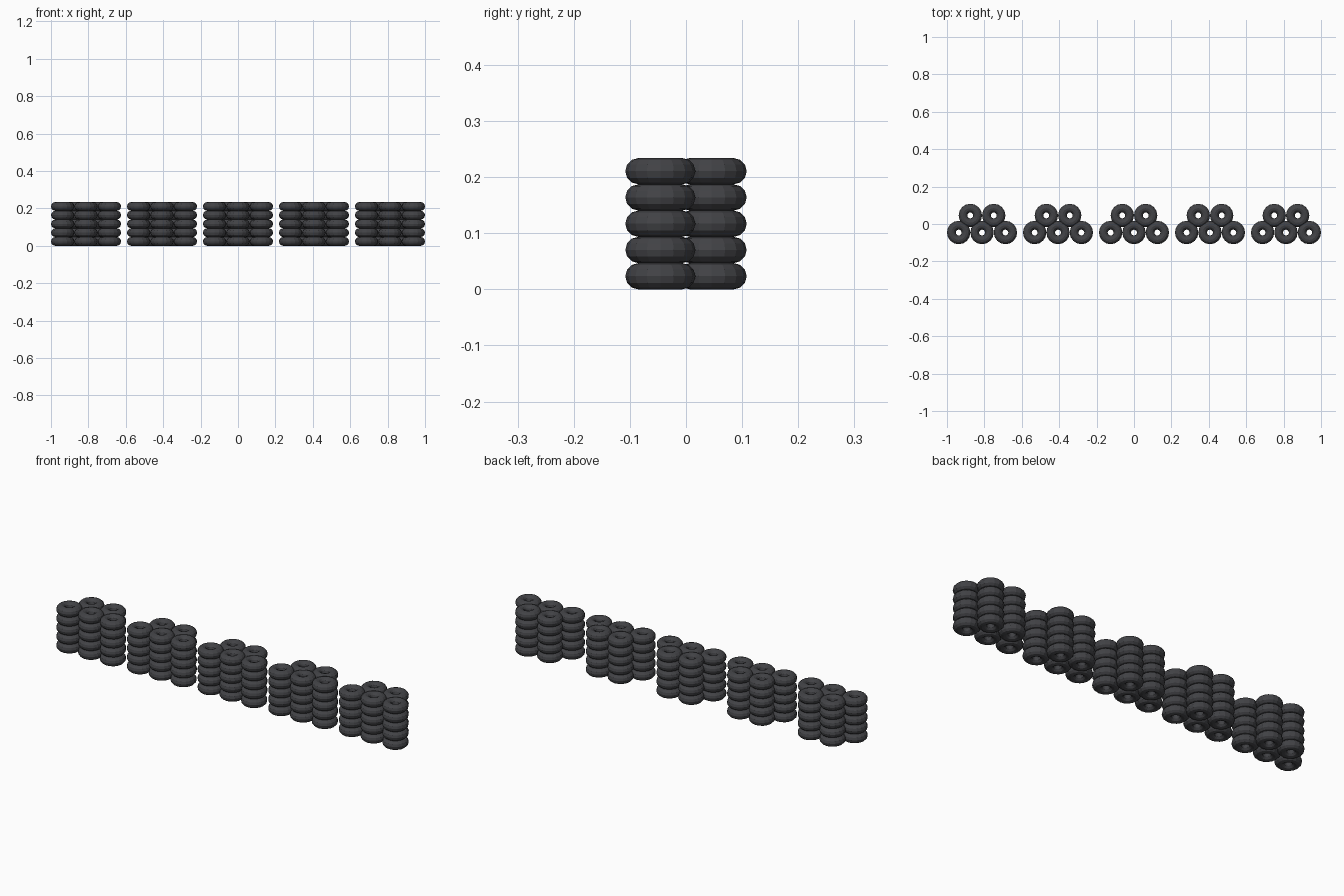
import bpy, bmesh
from math import cos, sin, pi

if "Cube" in bpy.data.objects:
    bpy.data.objects.remove(bpy.data.objects["Cube"])

SIDES, RING = 16, 12
MAJOR, MINOR = 0.0391, 0.0234
STEP = 2 * MINOR

rubber = bpy.data.materials.new("dark_rubber")
rubber.diffuse_color = (0.055, 0.056, 0.062, 1)
rubber.use_nodes = True
rubber.node_tree.nodes["Principled BSDF"].inputs["Base Color"].default_value = rubber.diffuse_color


def add_tyre(bm, x, y, z):
    """Low-poly ring lying flat, centred at x, y, z."""
    rings = []
    for i in range(SIDES):
        a = 2 * pi * i / SIDES
        ring = []
        for j in range(RING):
            b = 2 * pi * j / RING
            r = MAJOR + MINOR * cos(b)
            ring.append(bm.verts.new((x + r * cos(a), y + r * sin(a), z + MINOR * sin(b))))
        rings.append(ring)
    for i in range(SIDES):
        p, q = rings[i], rings[(i + 1) % SIDES]
        for j in range(RING):
            k = (j + 1) % RING
            bm.faces.new((p[j], q[j], q[k], p[k]))


# One barrier block: three stacks in front, two nested behind, five tyres high
stacks = [(-0.125, -0.0457), (0, -0.0457), (0.125, -0.0457),
          (-0.0625, 0.0457), (0.0625, 0.0457)]
bm = bmesh.new()
for x, y in stacks:
    for level in range(5):
        add_tyre(bm, x, y, MINOR + level * STEP)
mesh = bpy.data.meshes.new("tyre_block")
bm.to_mesh(mesh)
bm.free()
mesh.materials.append(rubber)

# Five blocks in a row
for n in range(5):
    block = bpy.data.objects.new(f"tyre_block_{n + 1}", mesh)
    block.location.x = (n - 2) * 0.40625
    bpy.context.collection.objects.link(block)
